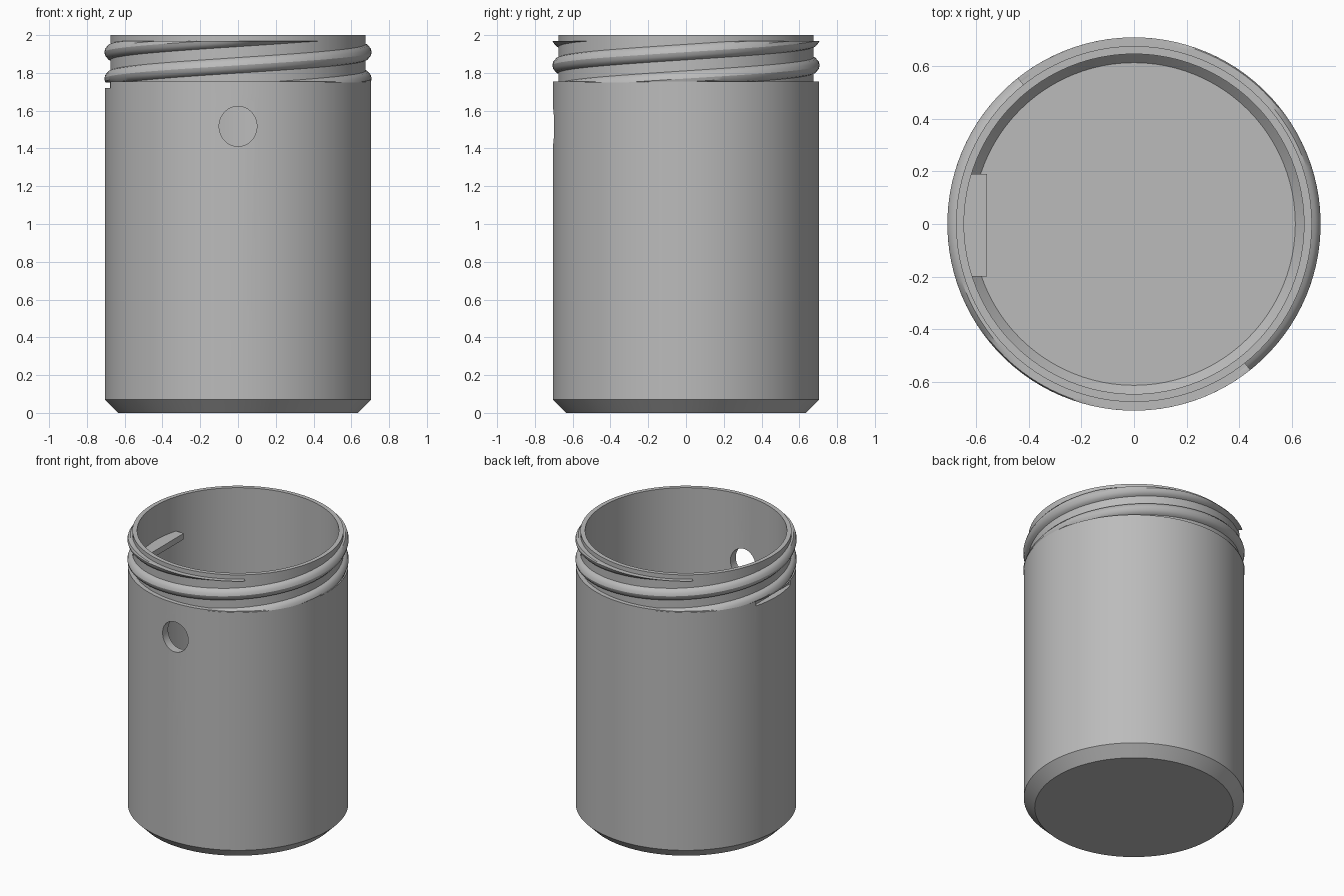
import bpy, bmesh, math
from mathutils import Matrix

cube = bpy.data.objects.get("Cube")
if cube:
    bpy.data.objects.remove(cube, do_unlink=True)

grey = bpy.data.materials.new("plain grey")
grey.use_nodes = True
grey.diffuse_color = (0.5, 0.5, 0.5, 1)
grey.node_tree.nodes["Principled BSDF"].inputs["Base Color"].default_value = (0.5, 0.5, 0.5, 1)

SHOULDER, THREAD_TOP = 1.755, 1.97


def make_object(name, bm, smooth=True):
    bmesh.ops.recalc_face_normals(bm, faces=bm.faces)
    mesh = bpy.data.meshes.new(name)
    bm.to_mesh(mesh)
    bm.free()
    mesh.materials.append(grey)
    obj = bpy.data.objects.new(name, mesh)
    bpy.context.collection.objects.link(obj)
    return obj


def box(bm, low, high):
    size = [h - l for l, h in zip(low, high)]
    mid = [(h + l) / 2 for l, h in zip(low, high)]
    bmesh.ops.create_cube(bm, size=1, matrix=Matrix.Translation(mid) @ Matrix.Diagonal((*size, 1)))


def cut(target, cutter):
    mod = target.modifiers.new(cutter.name, "BOOLEAN")
    mod.operation, mod.solver, mod.object = "DIFFERENCE", "EXACT", cutter
    bpy.context.view_layer.objects.active = target
    bpy.ops.object.modifier_apply(modifier=mod.name)
    bpy.data.objects.remove(cutter, do_unlink=True)


def shade(obj):
    bpy.ops.object.select_all(action="DESELECT")
    obj.select_set(True)
    bpy.context.view_layer.objects.active = obj
    bpy.ops.object.shade_smooth_by_angle(angle=math.radians(30))


# Jar: one wall profile, chamfered at the base inside and out, spun round z
profile = [(0, 0), (0.635, 0), (0.705, 0.07), (0.705, SHOULDER), (0.675, SHOULDER),
           (0.675, 2), (0.645, 2), (0.645, 0.095), (0.612, 0.06), (0, 0.06)]
bm = bmesh.new()
points = [bm.verts.new((r, 0, z)) for r, z in profile]
edges = [bm.edges.new(pair) for pair in zip(points, points[1:])]
bmesh.ops.spin(bm, geom=points + edges, cent=(0, 0, 0), axis=(0, 0, 1),
               angle=math.tau, steps=96, use_merge=True)
bmesh.ops.remove_doubles(bm, verts=bm.verts, dist=0.0005)
jar = make_object("jar", bm)

# Round hole through the front wall
bm = bmesh.new()
bmesh.ops.create_cone(bm, cap_ends=True, segments=48, radius1=0.1, radius2=0.1, depth=0.4,
                      matrix=Matrix.Translation((0, -0.7, 1.517)) @ Matrix.Diagonal((1, 1, 1.06, 1))
                      @ Matrix.Rotation(math.pi / 2, 4, "X"))
cut(jar, make_object("hole_cutter", bm))

# Shallow notch in the wall behind the ledge
bm = bmesh.new()
box(bm, (-0.8, -0.2, 1.72), (-0.664, 0.19, SHOULDER - 0.003))
cut(jar, make_object("notch_cutter", bm))
shade(jar)

# Ledge on the inside of the wall
bm = bmesh.new()
box(bm, (-0.66, -0.2, 1.715), (-0.557, 0.19, 1.757))
make_object("inner_ledge", bm)

# Two-start screw thread, trimmed level at the shoulder and just below the rim
section = [(0.665, -0.045), (0.688, -0.036), (0.703, -0.018), (0.708, 0),
           (0.703, 0.018), (0.688, 0.036), (0.665, 0.045)]
low, high, lead, steps = 1.715, 2.01, 0.28, 110
for number, start in enumerate((math.pi, 0)):
    bm = bmesh.new()
    rings = []
    for i in range(steps + 1):
        centre = low + (high - low) * i / steps
        a = start + math.tau * (centre - 1.77) / lead
        rings.append([bm.verts.new((r * math.cos(a), r * math.sin(a),
                                    min(max(centre + dz, SHOULDER - 0.005), THREAD_TOP)))
                      for r, dz in section])
    n = len(section)
    for a, b in zip(rings, rings[1:]):
        for k in range(n):
            bm.faces.new((a[k], a[(k + 1) % n], b[(k + 1) % n], b[k]))
    bm.faces.new(rings[0])
    bm.faces.new(rings[-1])
    shade(make_object(f"screw_thread_{number + 1}", bm))
